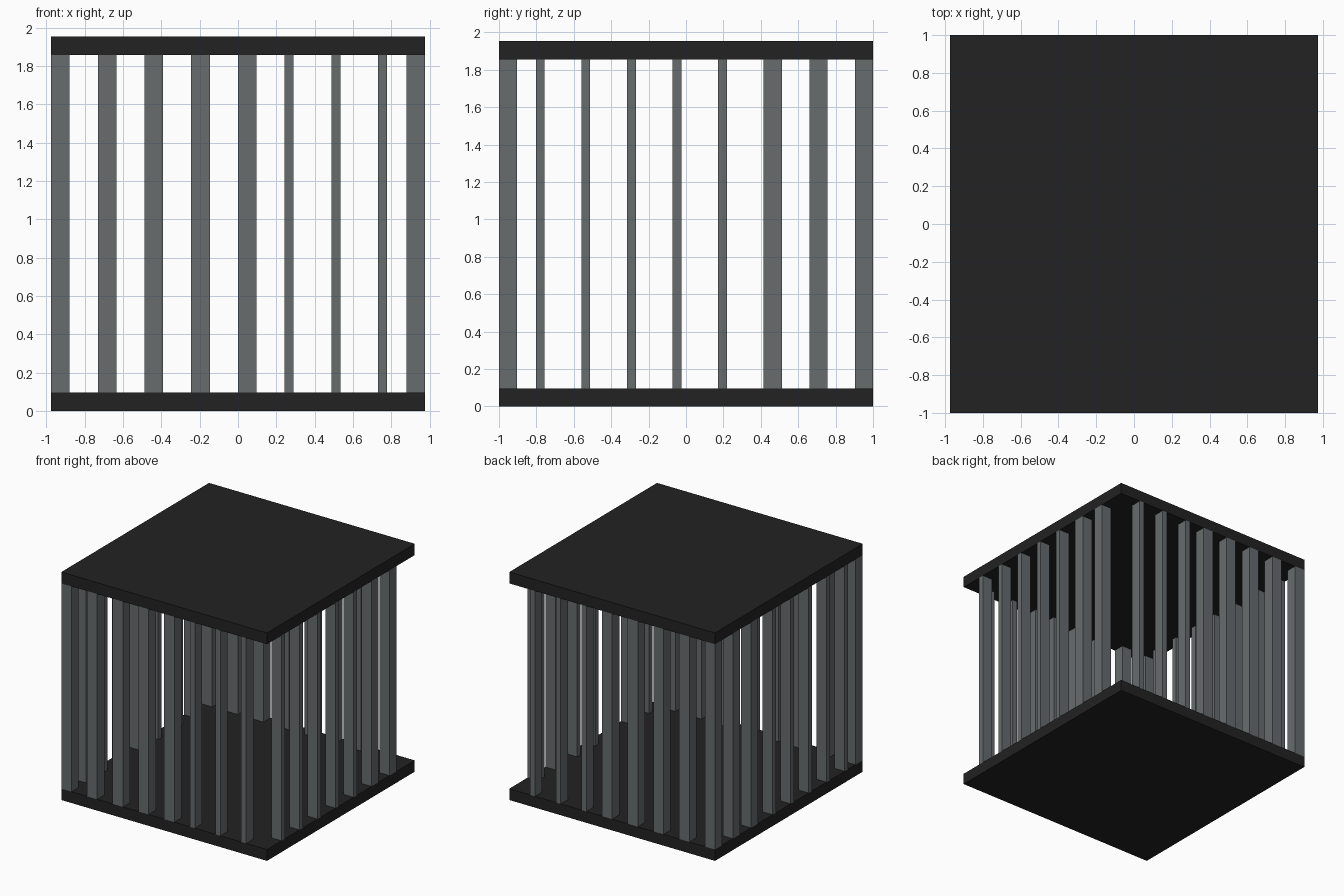
import bpy

if "Cube" in bpy.data.objects:
    bpy.data.objects.remove(bpy.data.objects["Cube"])

def material(name, rgb):
    m = bpy.data.materials.new(name)
    m.diffuse_color = (*rgb, 1)
    m.use_nodes = True
    m.node_tree.nodes["Principled BSDF"].inputs["Base Color"].default_value = m.diffuse_color
    return m

BLACK = material("black_plate", (0.016, 0.016, 0.016))
STEEL = material("grey_steel", (0.136, 0.150, 0.155))

HX, HY, H, T = 0.975, 1.0, 1.953, 0.097   # half sizes, height, plate/bar thickness
STEP, THIN = 0.2437, 0.047                # bar spacing, thin bar width

def box(name, x0, x1, y0, y1, z0, z1, mat):
    bpy.ops.mesh.primitive_cube_add(size=1, location=((x0+x1)/2, (y0+y1)/2, (z0+z1)/2))
    o = bpy.context.object
    o.name = name
    o.scale = (x1-x0, y1-y0, z1-z0)
    bpy.ops.object.transform_apply(location=True, rotation=False, scale=True)
    o.data.materials.append(mat)

# Floor and roof plates
box("floor_plate", -HX, HX, -HY, HY, 0, T, BLACK)
box("roof_plate", -HX, HX, -HY, HY, H-T, H, BLACK)

# Front and back rows: five wide bars then three thin ones
for i in range(8):
    x = -HX + i*STEP
    w = T if i < 5 else THIN
    box(f"front_bar_{i}", x, x+w, -HY, -HY+T, T, H-T, STEEL)
    box(f"back_bar_{i}", x, x+w, HY-T, HY, T, H-T, STEEL)

# Side rows: five thin bars then two wide ones
for i in range(7):
    y = HY - T - (7-i)*STEP
    w = THIN if i < 5 else T
    box(f"right_bar_{i}", HX-T, HX, y, y+w, T, H-T, STEEL)
    box(f"left_bar_{i}", -HX, -HX+T, y, y+w, T, H-T, STEEL)
